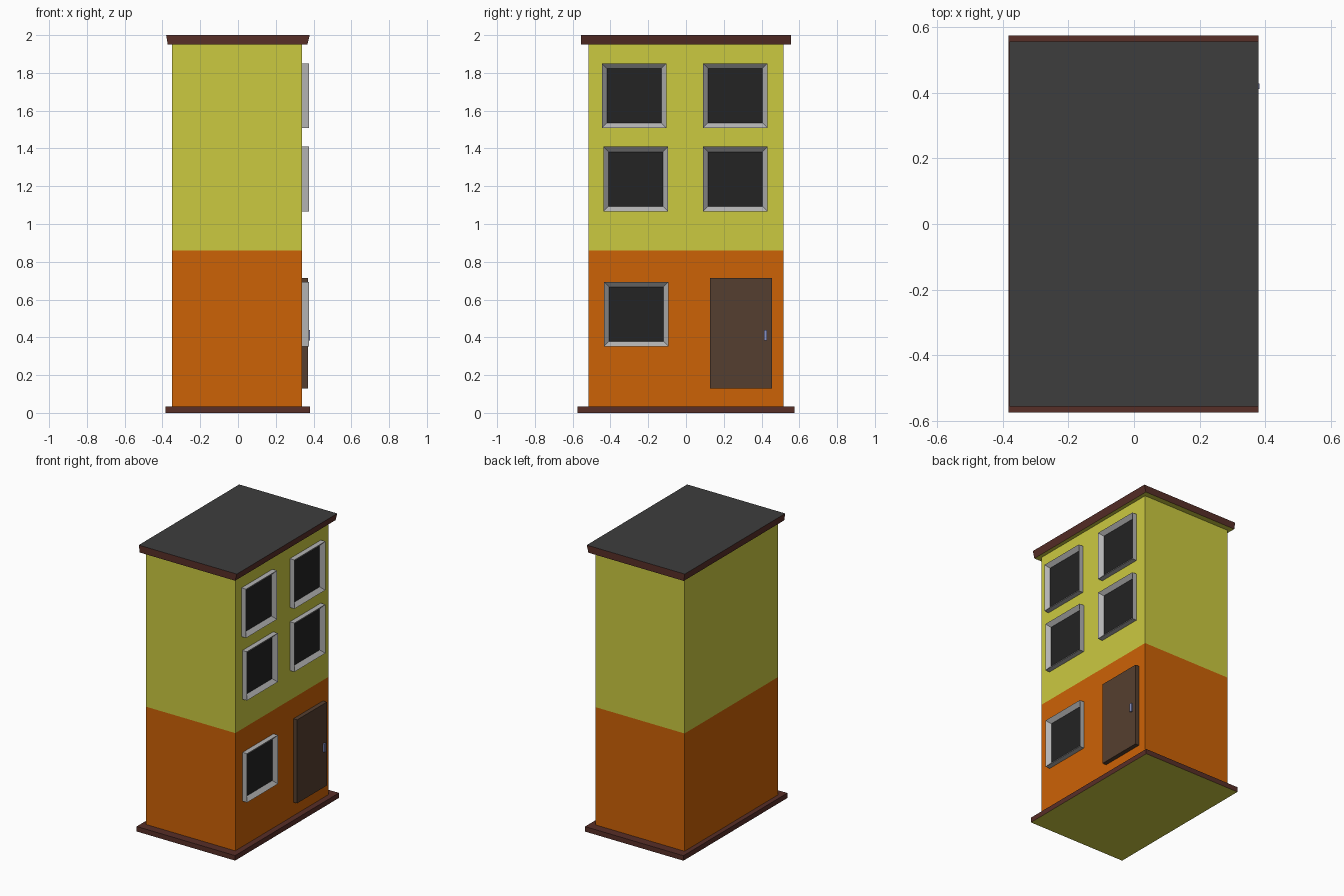
import bpy, bmesh

if "Cube" in bpy.data.objects:
    bpy.data.objects.remove(bpy.data.objects["Cube"])


def material(name, r, g, b):
    # sRGB 0-255 to linear
    m = bpy.data.materials.new(name)
    m.diffuse_color = [(c / 255) ** 2.2 for c in (r, g, b)] + [1]
    m.use_nodes = True
    m.node_tree.nodes["Principled BSDF"].inputs["Base Color"].default_value = m.diffuse_color
    return m


YELLOW = material("yellow_paint", 202, 200, 66)
ORANGE = material("orange_paint", 203, 98, 14)
BROWN = material("brown_trim", 88, 50, 44)
ROOF = material("roof_grey", 64, 64, 64)
GLASS = material("dark_glass", 40, 40, 40)
FRAME = material("frame_grey", 178, 178, 178)
DOOR = material("door_wood", 86, 65, 51)
METAL = material("handle_metal", 135, 145, 195)


def finish(name, bm, mats):
    bmesh.ops.recalc_face_normals(bm, faces=bm.faces)
    me = bpy.data.meshes.new(name)
    bm.to_mesh(me)
    bm.free()
    for m in mats:
        me.materials.append(m)
    ob = bpy.data.objects.new(name, me)
    bpy.context.collection.objects.link(ob)
    return ob


def stack(name, rings, mats, side_mats, bottom=0, top=0):
    """Loft rectangles (x0, x1, y0, y1, z) upward, one material slot per band."""
    bm = bmesh.new()
    loops = [[bm.verts.new(p) for p in ((x0, y0, z), (x1, y0, z), (x1, y1, z), (x0, y1, z))]
             for x0, x1, y0, y1, z in rings]
    for lo, hi, slot in zip(loops, loops[1:], side_mats):
        for i in range(4):
            j = (i + 1) % 4
            bm.faces.new((lo[i], lo[j], hi[j], hi[i])).material_index = slot
    bm.faces.new(loops[0][::-1]).material_index = bottom
    bm.faces.new(loops[-1]).material_index = top
    return finish(name, bm, mats)


def box(name, x0, x1, y0, y1, z0, z1, mat):
    return stack(name, [(x0, x1, y0, y1, z0), (x0, x1, y0, y1, z1)], [mat], [0])


def window(name, y, z, size=0.342):
    """Frame block whose outer face is inset and pushed in to form the pane."""
    h = size / 2
    ob = box(name, 0.335, 0.375, y - h, y + h, z - h, z + h, FRAME)
    ob.data.materials.append(GLASS)
    bm = bmesh.new()
    bm.from_mesh(ob.data)
    pane = max(bm.faces, key=lambda f: f.calc_center_median().x)
    bmesh.ops.inset_region(bm, faces=[pane], thickness=0.038)
    pane.material_index = 1
    bmesh.ops.translate(bm, verts=pane.verts, vec=(-0.025, 0, 0))
    bm.to_mesh(ob.data)
    bm.free()


# Two-tone walls
wall = (-0.35, 0.34, -0.516, 0.516)
stack("walls", [wall + (z,) for z in (0.02, 0.86, 1.97)], [ORANGE, YELLOW], [0, 1])

# Plinth and flared cornice with flat roof
base = (-0.383, 0.38, -0.575, 0.575)
stack("plinth", [base + (0,), base + (0.035,)], [BROWN, YELLOW], [0], bottom=1)
stack("cornice_roof",
      [(-0.372, 0.367, -0.556, 0.556, 1.95), (-0.38, 0.38, -0.556, 0.556, 2.0)],
      [BROWN, YELLOW, ROOF], [0], bottom=1, top=2)

# Windows on the +x facade
window("window_upper_left", -0.275, 1.68)
window("window_upper_right", 0.26, 1.68)
window("window_middle_left", -0.266, 1.238)
window("window_middle_right", 0.26, 1.238)
window("window_ground", -0.264, 0.523)

# Door and handle
box("door", 0.335, 0.37, 0.127, 0.455, 0.13, 0.715, DOOR)
box("door_handle", 0.36, 0.382, 0.412, 0.428, 0.382, 0.44, METAL)
